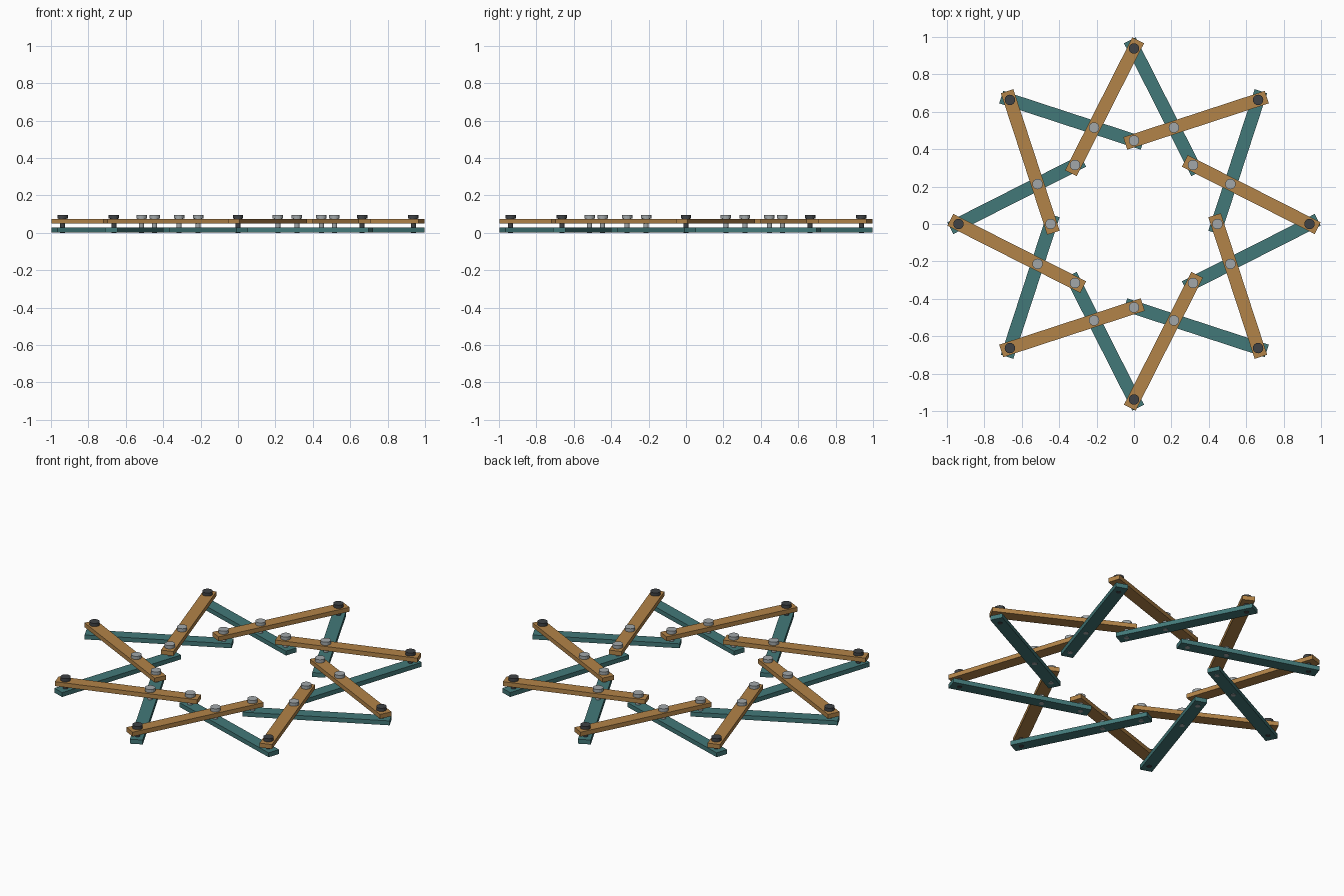
import bpy, bmesh
from math import cos, sin, pi
from mathutils import Vector, Matrix

if "Cube" in bpy.data.objects:
    bpy.data.objects.remove(bpy.data.objects["Cube"])

N = 8
R_OUT, R_IN, R_MID = 0.938, 0.446, 0.558
HALF_W, OVERHANG = 0.035, 0.049
TEAL_Z, BROWN_Z, HEAD_Z = (0.002, 0.028), (0.049, 0.075), (0.077, 0.096)


def material(name, color):
    m = bpy.data.materials.new(name)
    m.diffuse_color = (*color, 1)
    m.use_nodes = True
    m.node_tree.nodes["Principled BSDF"].inputs["Base Color"].default_value = m.diffuse_color
    return m


teal = material("teal", (0.055, 0.19, 0.19))
wood = material("wood", (0.45, 0.23, 0.065))
dark = material("dark_steel", (0.05, 0.055, 0.06))
steel = material("light_steel", (0.36, 0.39, 0.40))


def polar(r, step):
    a = step * 2 * pi / N
    return Vector((r * cos(a), r * sin(a), 0))


def finish(bm, name, mat):
    me = bpy.data.meshes.new(name)
    bm.to_mesh(me)
    bm.free()
    me.materials.append(mat)
    ob = bpy.data.objects.new(name, me)
    bpy.context.collection.objects.link(ob)
    return ob


def bar(name, a, b, z, mat):
    # Square-ended flat bar running past both end pivots
    d = b - a
    bm = bmesh.new()
    bmesh.ops.create_cube(bm, size=1)
    size = Matrix.Diagonal((d.length + 2 * OVERHANG, 2 * HALF_W, z[1] - z[0], 1))
    turn = Vector((1, 0)).angle_signed(d.xy)
    mid = (a + b) / 2 + Vector((0, 0, (z[0] + z[1]) / 2))
    bm.transform(Matrix.Translation(mid) @ Matrix.Rotation(-turn, 4, 'Z') @ size)
    return finish(bm, name, mat)


def cyl(bm, p, r0, r1, z0, z1):
    bmesh.ops.create_cone(bm, cap_ends=True, segments=16, radius1=r0, radius2=r1, depth=z1 - z0,
                          matrix=Matrix.Translation(p + Vector((0, 0, (z0 + z1) / 2))))


def pin(name, p, mat):
    # Pivot pin: shaft through both layers with a wide head on top
    bm = bmesh.new()
    cyl(bm, p, 0.014, 0.014, 0.0, 0.08)
    cyl(bm, p, 0.022, 0.022, BROWN_Z[1] - 0.002, HEAD_Z[0] + 0.002)
    cyl(bm, p, 0.028, 0.028, *HEAD_Z)
    finish(bm, name, mat)


for k in range(N):
    # Two layers of links crossing in opposite directions
    bar(f"lower_link_{k}", polar(R_OUT, k), polar(R_IN, k - 1), TEAL_Z, teal)
    bar(f"upper_link_{k}", polar(R_OUT, k), polar(R_IN, k + 1), BROWN_Z, wood)
    # Pins at the tips, crossings and inner joints
    pin(f"tip_pin_{k}", polar(R_OUT, k), dark)
    pin(f"crossing_pin_{k}", polar(R_MID, k + 0.5), steel)
    pin(f"inner_pin_{k}", polar(R_IN, k), steel)
